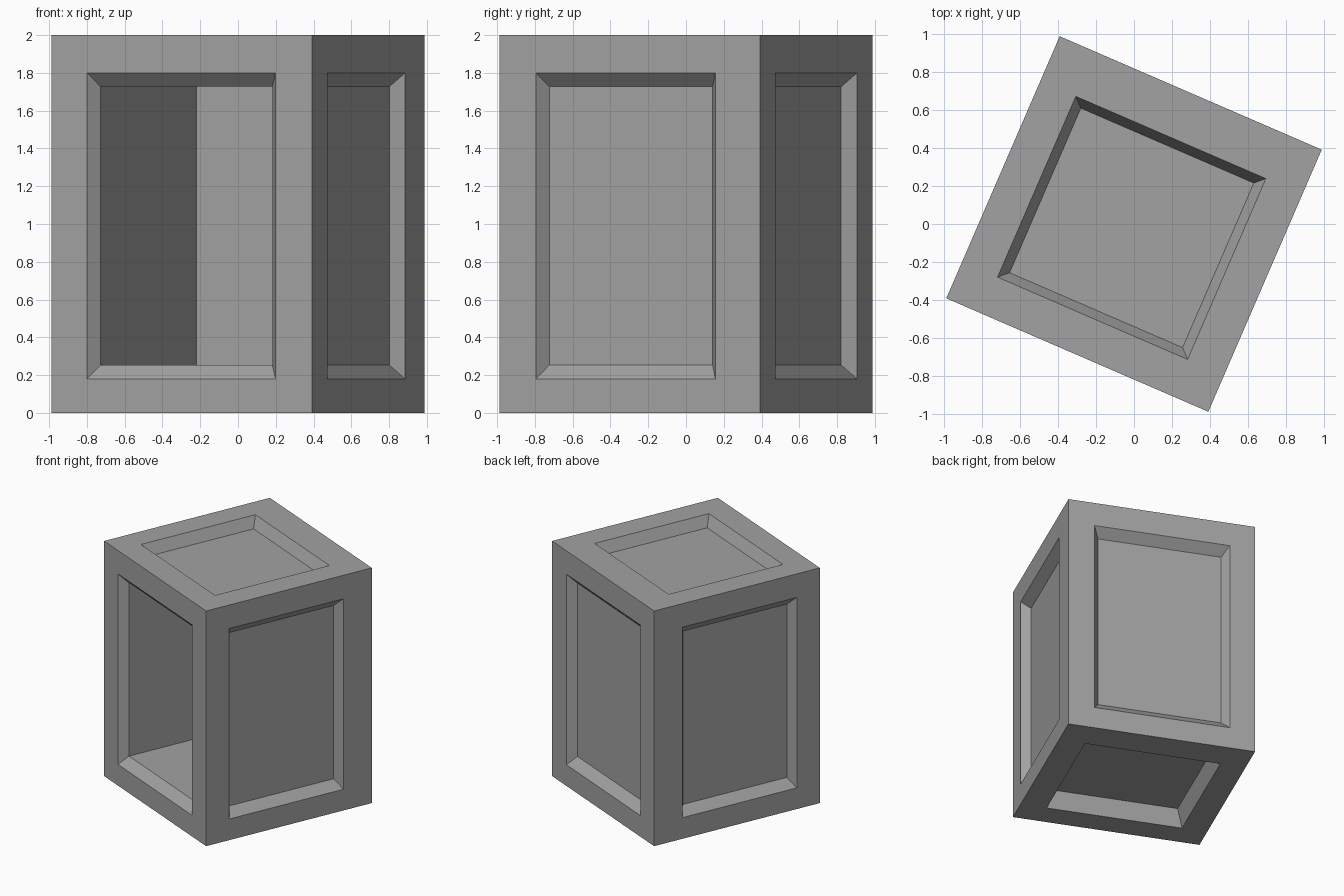
import bpy
import bmesh
from math import radians
from mathutils import Matrix, Vector

cube = bpy.data.objects.get("Cube")
if cube:
    bpy.data.objects.remove(cube, do_unlink=True)

# Outer size of the box and extent of the recesses along x, y and z
BOX = [(-0.75, 0.75), (-0.75, 0.75), (0.0, 2.0)]
OPENING = [(-0.547, 0.541), (-0.541, 0.494), (0.18, 1.80)]
TAPER = 0.91

grey = bpy.data.materials.new("plain grey")
grey.use_nodes = True
grey.diffuse_color = (0.36, 0.36, 0.36, 1)
grey.node_tree.nodes["Principled BSDF"].inputs["Base Color"].default_value = (0.36, 0.36, 0.36, 1)


def shrink(span):
    """Scale a span about its middle."""
    mid, half = (span[0] + span[1]) / 2, (span[1] - span[0]) / 2
    return mid - half * TAPER, mid + half * TAPER


def ring(bm, axis, level, spans):
    """Four corners of a rectangle across one axis."""
    a, b = (axis + 1) % 3, (axis + 2) % 3
    verts = []
    for i, j in ((0, 0), (1, 0), (1, 1), (0, 1)):
        co = Vector()
        co[axis], co[a], co[b] = level, spans[a][i], spans[b][j]
        verts.append(bm.verts.new(co))
    return verts


def panelled_side(bm, axis, end, depth, cavity=0):
    """A flat frame with a tapered recess, ending in a panel or a deep cavity."""
    inward = -1 if end else 1
    level = BOX[axis][end]
    inner = [shrink(s) for s in OPENING]
    rings = [ring(bm, axis, level, BOX),
             ring(bm, axis, level, OPENING),
             ring(bm, axis, level + inward * depth, inner)]
    if cavity:
        rings.append(ring(bm, axis, level + inward * cavity, inner))
    faces = []
    for outer, nxt in zip(rings, rings[1:]):
        for k in range(4):
            n = (k + 1) % 4
            faces.append(bm.faces.new((outer[k], outer[n], nxt[n], nxt[k])))
    faces.append(bm.faces.new(rings[-1]))
    if not end:
        bmesh.ops.reverse_faces(bm, faces=faces)


bm = bmesh.new()
panelled_side(bm, 0, 0, 0.07)               # right side
panelled_side(bm, 0, 1, 0.07)               # left side
panelled_side(bm, 1, 0, 0.07, cavity=1.35)  # open front
panelled_side(bm, 1, 1, 0.07)               # back
panelled_side(bm, 2, 0, 0.14)               # underside
panelled_side(bm, 2, 1, 0.09)               # top
bmesh.ops.remove_doubles(bm, verts=bm.verts, dist=0.0001)

# The whole box stands turned on its base
bm.transform(Matrix.Rotation(radians(-23.4), 4, "Z"))
mesh = bpy.data.meshes.new("panelled_box")
bm.to_mesh(mesh)
bm.free()
mesh.materials.append(grey)
bpy.context.collection.objects.link(bpy.data.objects.new("panelled_box", mesh))
